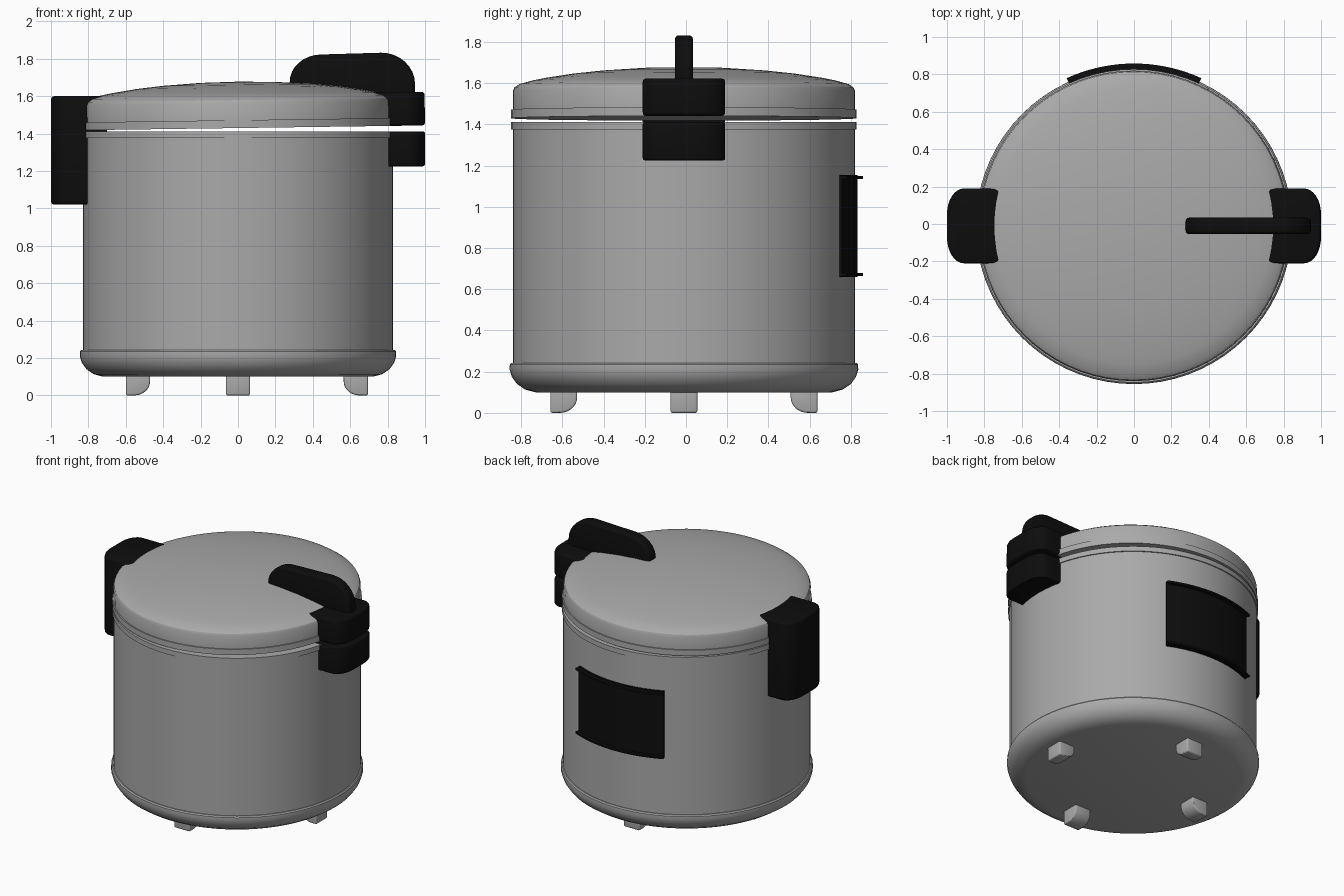
import bpy, bmesh, math
from mathutils import Matrix, Vector

cube = bpy.data.objects.get("Cube")
if cube:
    bpy.data.objects.remove(cube, do_unlink=True)


def material(name, value, roughness):
    m = bpy.data.materials.new(name)
    m.use_nodes = True
    color = (value, value, value, 1)
    m.diffuse_color = color
    node = m.node_tree.nodes["Principled BSDF"]
    node.inputs["Base Color"].default_value = color
    node.inputs["Roughness"].default_value = roughness
    return m


STEEL = material("brushed grey steel", 0.40, 0.5)
BLACK = material("black plastic", 0.004, 0.6)

CY = -0.01                       # pot axis sits slightly forward
AXIS = Matrix.Translation((0, CY, 0))

# The lid is slightly ajar, pivoting on the hinge side
PIVOT = Vector((-0.83, 0, 1.418))
LID = (AXIS @ Matrix.Translation(PIVOT) @ Matrix.Rotation(-math.radians(0.8), 4, 'Y')
       @ Matrix.Translation(-PIVOT))


def finish(name, bm, mat, matrix=AXIS, bevel=0, angle=30):
    bmesh.ops.recalc_face_normals(bm, faces=bm.faces)
    if bevel:
        edges = [e for e in bm.edges if e.calc_face_angle(0) > math.radians(40)]
        bmesh.ops.bevel(bm, geom=edges, offset=bevel, segments=3, profile=0.5,
                        affect='EDGES', clamp_overlap=True)
    bm.transform(matrix)
    mesh = bpy.data.meshes.new(name)
    bm.to_mesh(mesh)
    bm.free()
    mesh.materials.append(mat)
    ob = bpy.data.objects.new(name, mesh)
    bpy.context.collection.objects.link(ob)
    bpy.ops.object.select_all(action='DESELECT')
    ob.select_set(True)
    bpy.context.view_layer.objects.active = ob
    bpy.ops.object.shade_smooth_by_angle(angle=math.radians(angle))
    return ob


def lathe(name, profile, mat, matrix=AXIS, steps=72):
    """Spin a (radius, height) profile, which starts and ends on the axis."""
    bm = bmesh.new()
    verts = [bm.verts.new((r, 0, z)) for r, z in profile]
    edges = [bm.edges.new(pair) for pair in zip(verts, verts[1:])]
    bmesh.ops.spin(bm, geom=verts + edges, cent=(0, 0, 0), axis=(0, 0, 1),
                   angle=math.tau, steps=steps, use_duplicate=False)
    bmesh.ops.remove_doubles(bm, verts=bm.verts, dist=0.0005)
    return finish(name, bm, mat, matrix)


def prism(name, points, offset, mat, matrix=AXIS, bevel=0):
    """Extrude a planar outline of 3D points by an offset."""
    bm = bmesh.new()
    face = bm.faces.new([bm.verts.new(p) for p in points])
    out = bmesh.ops.extrude_face_region(bm, geom=[face])
    moved = [v for v in out["geom"] if isinstance(v, bmesh.types.BMVert)]
    bmesh.ops.translate(bm, verts=moved, vec=offset)
    return finish(name, bm, mat, matrix, bevel)


def arc(cx, cy, rx, ry, start, end, n=8):
    angles = [math.radians(start + (end - start) * i / n) for i in range(n + 1)]
    return [(cx + rx * math.cos(a), cy + ry * math.sin(a)) for a in angles]


# Pot: base ring, wall and top rim
lathe("base_ring", [(0, 0.10), (0.72, 0.10), (0.77, 0.113), (0.81, 0.14), (0.835, 0.175),
                    (0.846, 0.21), (0.845, 0.235), (0.838, 0.243), (0, 0.243)], STEEL)
lathe("pot_wall", [(0, 0.2), (0.83, 0.2), (0.83, 1.385), (0, 1.385)], STEEL)
lathe("pot_rim", [(0, 1.375), (0.838, 1.375), (0.838, 1.412), (0, 1.412)], STEEL)

# Lid: lower rim and domed cover
lathe("lid_rim", [(0, 1.418), (0.838, 1.418), (0.838, 1.46), (0, 1.46)], STEEL, LID)
lathe("lid_dome", [(0, 1.45), (0.83, 1.45), (0.83, 1.55), (0.823, 1.567), (0.80, 1.583),
                   (0.74, 1.6), (0.67, 1.614), (0.54, 1.634), (0.4, 1.649), (0.2, 1.662),
                   (0, 1.666)], STEEL, LID)


# Side blocks share one D-shaped footprint
def block(name, bottom, top, matrix, bevel):
    half = [(0.70, 0.20)] + arc(0.91, 0.06, 0.09, 0.14, 90, 0)
    outline = half + [(x, -y) for x, y in reversed(half)]
    prism(name, [(x, y, bottom) for x, y in outline], (0, 0, top - bottom),
          BLACK, matrix, bevel)


block("hinge_block", 1.02, 1.60, AXIS @ Matrix.Rotation(math.pi, 4, 'Z'), 0.018)
block("latch_block_lower", 1.225, 1.412, AXIS, 0.012)
block("latch_block_upper", 1.418, 1.598, LID, 0.016)

# Lid grip: a thin rounded blade running in from the latch
grip = ([(0.28, 1.60)] + arc(0.45, 1.66, 0.17, 0.145, 180, 90)
        + arc(0.77, 1.64, 0.18, 0.17, 90, 0) + [(0.95, 1.56)])
prism("lid_grip", [(x, -0.044, z) for x, z in grip], (0, 0.088, 0), BLACK, LID, 0.02)


# Back panel: curved plate with thin ledges above and below
def curved_plate(name, inner, outer, bottom, top):
    outline = (arc(0, 0, outer, outer, 65.5, 114.5, 18)
               + arc(0, 0, inner, inner, 114.5, 65.5, 18))
    prism(name, [(x, y, bottom) for x, y in outline], (0, 0, top - bottom), BLACK)


curved_plate("back_panel", 0.81, 0.842, 0.66, 1.155)
curved_plate("panel_ledge_lower", 0.82, 0.868, 0.665, 0.679)
curved_plate("panel_ledge_upper", 0.82, 0.868, 1.135, 1.149)

# Feet: flat outside, rounded on the inner lower edge
foot = [(0, 0.12), (0, 0)] + arc(-0.045, 0.075, 0.085, 0.075, 270, 180) + [(-0.13, 0.12)]
for side, angle, reach in (("left", 0, 0.695), ("back", 90, 0.648),
                           ("right", 180, 0.60), ("front", 270, 0.648)):
    prism(side + "_foot", [(reach + u, -0.065, z) for u, z in foot], (0, 0.13, 0), STEEL,
          AXIS @ Matrix.Rotation(math.radians(angle), 4, 'Z'), 0.01)
